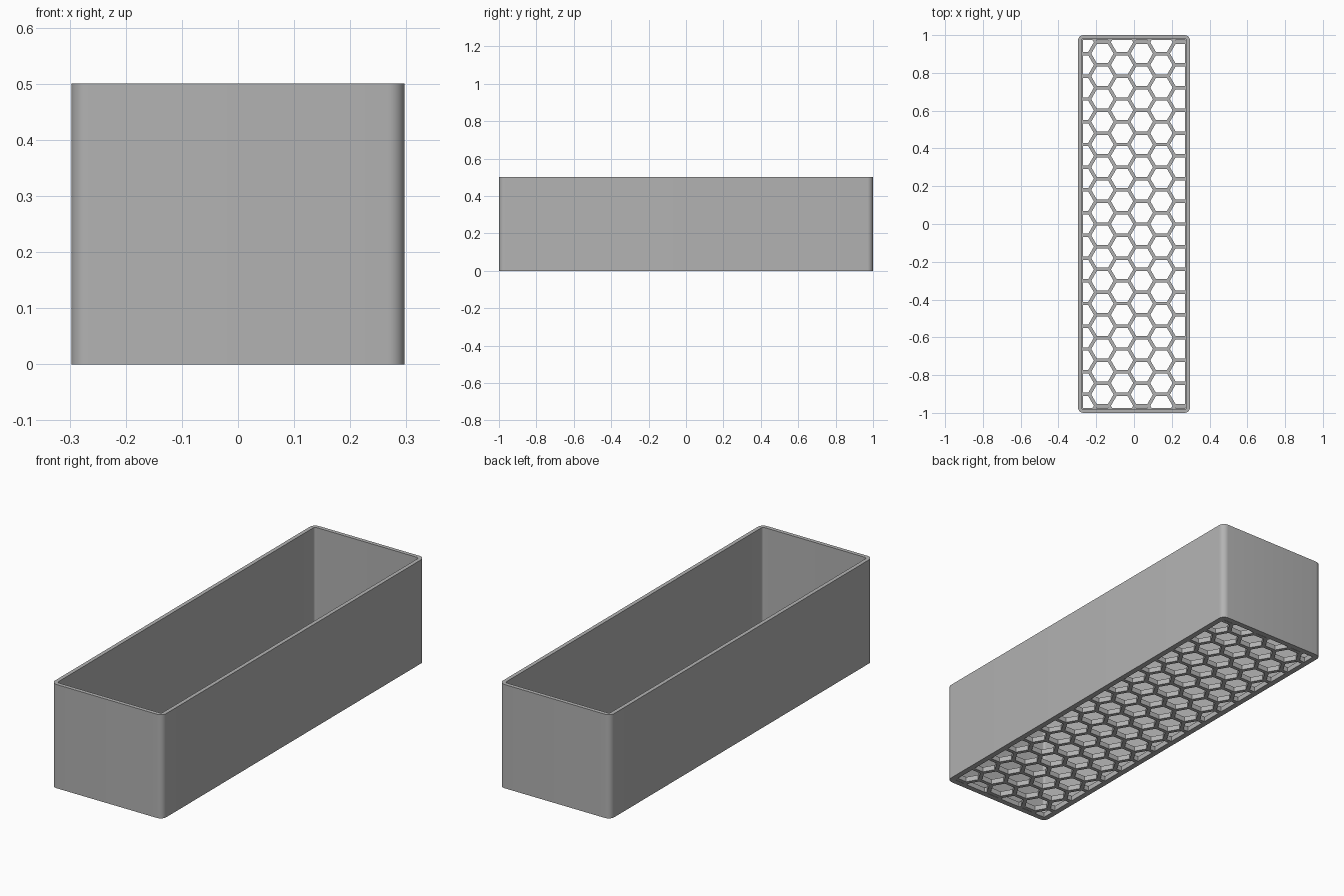
import bpy, bmesh, math
from mathutils import Vector

HX, HY, H = 0.297, 1.0, 0.5       # outer half sizes and height
WALL, FLOOR, RADIUS = 0.019, 0.025, 0.03
FRAME = 0.027                     # solid border around the mesh floor
PITCH, RIB = 0.1203, 0.018        # honeycomb spacing and rib width

if "Cube" in bpy.data.objects:
    bpy.data.objects.remove(bpy.data.objects["Cube"])

grey = bpy.data.materials.new("grey plastic")
grey.use_nodes = True
colour = (0.45, 0.45, 0.45, 1)
grey.diffuse_color = colour
grey.node_tree.nodes["Principled BSDF"].inputs["Base Color"].default_value = colour


def make_object(name, bm):
    bmesh.ops.recalc_face_normals(bm, faces=bm.faces)
    mesh = bpy.data.meshes.new(name)
    bm.to_mesh(mesh)
    bm.free()
    mesh.materials.append(grey)
    ob = bpy.data.objects.new(name, mesh)
    bpy.context.collection.objects.link(ob)
    return ob


def extrude_up(bm, height):
    ext = bmesh.ops.extrude_face_region(bm, geom=bm.faces[:])
    verts = [g for g in ext["geom"] if isinstance(g, bmesh.types.BMVert)]
    bmesh.ops.translate(bm, verts=verts, vec=(0, 0, height))


def rounded_block(name, hx, hy, radius, z0, z1, steps=8):
    bm = bmesh.new()
    verts = []
    for corner, (sx, sy) in enumerate([(1, 1), (-1, 1), (-1, -1), (1, -1)]):
        for i in range(steps + 1):
            a = math.pi / 2 * (corner + i / steps)
            verts.append(bm.verts.new((sx * (hx - radius) + radius * math.cos(a),
                                       sy * (hy - radius) + radius * math.sin(a), z0)))
    bm.faces.new(verts)
    extrude_up(bm, z1 - z0)
    return make_object(name, bm)


def honeycomb(name):
    # Hexagons clipped to the floor frame, then raised into prisms
    bm = bmesh.new()
    r = (PITCH - RIB) / math.sqrt(3)
    step = PITCH * math.sqrt(3) / 2
    for col in range(-4, 4):
        for row in range(-10, 11):
            cx = 0.041 + col * step
            cy = (row + (0.5 if col % 2 == 0 else 0)) * PITCH
            bm.faces.new([bm.verts.new((cx + r * math.cos(k * math.pi / 3),
                                        cy + r * math.sin(k * math.pi / 3), -0.05))
                          for k in range(6)])
    for normal, dist in [((1, 0, 0), HX), ((-1, 0, 0), HX), ((0, 1, 0), HY), ((0, -1, 0), HY)]:
        bmesh.ops.bisect_plane(bm, geom=bm.verts[:] + bm.edges[:] + bm.faces[:],
                               plane_co=Vector(normal) * (dist - FRAME),
                               plane_no=normal, clear_outer=True)
    extrude_up(bm, 0.05 + FLOOR + 0.05)
    return make_object(name, bm)


def cut(ob, cutter):
    mod = ob.modifiers.new("cut", "BOOLEAN")
    mod.operation, mod.solver, mod.object = "DIFFERENCE", "EXACT", cutter
    bpy.context.view_layer.objects.active = ob
    bpy.ops.object.modifier_apply(modifier=mod.name)
    bpy.data.objects.remove(cutter)


# Tray: rounded block hollowed out, with a honeycomb floor
tray = rounded_block("tray", HX, HY, RADIUS, 0, H)
cut(tray, rounded_block("cavity", HX - WALL, HY - WALL, RADIUS - WALL, FLOOR, H + 0.1))
cut(tray, honeycomb("floor_holes"))

bpy.ops.object.select_all(action="DESELECT")
tray.select_set(True)
bpy.context.view_layer.objects.active = tray
bpy.ops.object.shade_smooth_by_angle(angle=math.radians(30))
